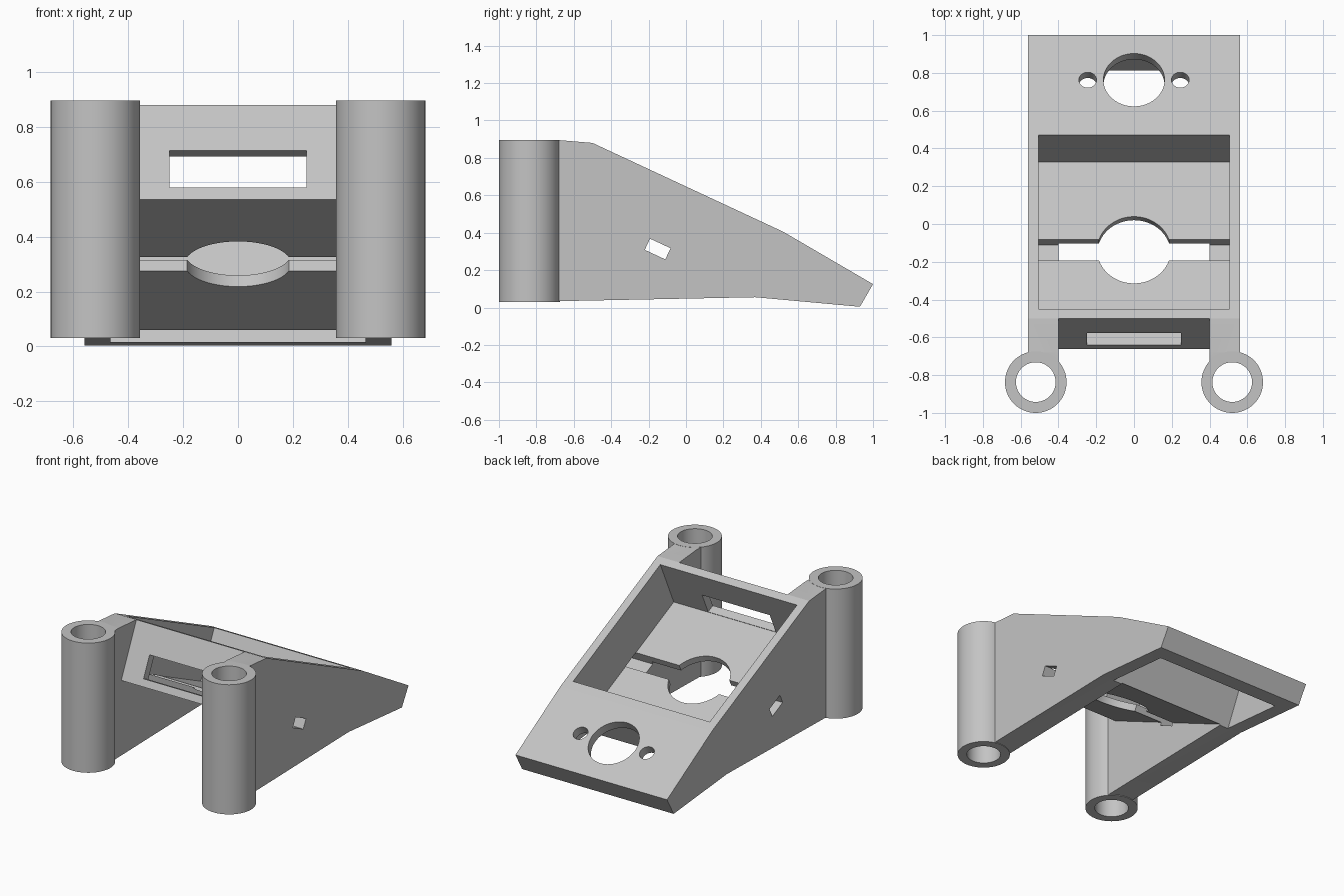
import bpy, bmesh, math
from mathutils import Vector

cube = bpy.data.objects.get("Cube")
if cube:
    bpy.data.objects.remove(cube, do_unlink=True)

grey = bpy.data.materials.new("light_grey")
grey.use_nodes = True
colour = (0.55, 0.55, 0.55, 1)
grey.diffuse_color = colour
grey.node_tree.nodes["Principled BSDF"].inputs["Base Color"].default_value = colour


def slope_frame(y, z, angle):
    """Map (distance down a slope, depth below it) to (y, z)."""
    c, s = math.cos(angle), math.sin(angle)
    return lambda along, depth: (y + along * c - depth * s, z - along * s - depth * c)


main = slope_frame(-0.50, 0.88, math.radians(25))
rear = slope_frame(0.52, 0.405, math.radians(30.3))


def finish(name, bm):
    bmesh.ops.recalc_face_normals(bm, faces=bm.faces)
    mesh = bpy.data.meshes.new(name)
    bm.to_mesh(mesh)
    bm.free()
    obj = bpy.data.objects.new(name, mesh)
    bpy.context.collection.objects.link(obj)
    mesh.materials.append(grey)
    return obj


def prism(name, profile, half_width):
    """Extrude a (y, z) profile evenly to both sides."""
    bm = bmesh.new()
    face = bm.faces.new([bm.verts.new((-half_width, y, z)) for y, z in profile])
    new = bmesh.ops.extrude_face_region(bm, geom=[face])["geom"]
    verts = [v for v in new if isinstance(v, bmesh.types.BMVert)]
    bmesh.ops.translate(bm, verts=verts, vec=(2 * half_width, 0, 0))
    return finish(name, bm)


def block(name, frame, start, end, top, bottom, half_width):
    corners = [(start, top), (end, top), (end, bottom), (start, bottom)]
    return prism(name, [frame(*c) for c in corners], half_width)


def rod(name, a, b, radius):
    a, b = Vector(a), Vector(b)
    bm = bmesh.new()
    bmesh.ops.create_cone(bm, cap_ends=True, segments=64, radius1=radius,
                          radius2=radius, depth=(b - a).length)
    bm.transform((b - a).to_track_quat("Z", "Y").to_matrix().to_4x4())
    bmesh.ops.translate(bm, verts=bm.verts, vec=(a + b) / 2)
    return finish(name, bm)


def combine(target, other, operation):
    mod = target.modifiers.new(other.name, "BOOLEAN")
    mod.operation, mod.solver, mod.object = operation, "EXACT", other
    bpy.context.view_layer.objects.active = target
    bpy.ops.object.modifier_apply(modifier=mod.name)
    bpy.data.objects.remove(other, do_unlink=True)


# Wedge body with the open space between the side walls
body = prism("bracket_body", [(-0.80, 0.895), (-0.68, 0.895), (-0.50, 0.88), (0.52, 0.405),
                              (1.0, 0.125), (0.93, 0.004), (0.37, 0.055), (-0.68, 0.034),
                              (-0.80, 0.032)], 0.56)
under = prism("under_space", [main(0, -0.2), main(0, 0.38), main(1.125, 0.38),
                              (0.358, -0.2), (-1.2, -0.2), (-1.2, 1.2)], 0.40)

# Pocket, slots, hollow under the rear plate and round openings
cutters = [
    under,
    block("pocket", main, 0.055, 1.07, -0.3, 0.335, 0.505),
    block("front_slot", main, -0.1, 0.1, 0.182, 0.332, 0.25),
    block("cross_slot", main, 0.495, 0.616, 0.334, 0.40, 0.7),
    prism("rear_hollow", [main(1.125, 0.06), rear(0.45, 0.06), rear(0.45, 0.3),
                          main(1.125, 0.6)], 0.465),
    rod("floor_hole", (0, *main(0.556, 0.2)), (0, *main(0.556, 0.55)), 0.195),
]
for x, radius in ((0, 0.162), (-0.245, 0.047), (0.245, 0.047)):
    cutters.append(rod("plate_hole", (x, *rear(0.281, -0.1)), (x, *rear(0.281, 0.4)), radius))
for cutter in cutters:
    combine(body, cutter, "DIFFERENCE")

# Upright tubes at the front corners
for x in (-0.52, 0.52):
    combine(body, rod("tube", (x, -0.837, 0.03), (x, -0.837, 0.896), 0.163), "UNION")
    combine(body, rod("bore", (x, -0.837, -0.2), (x, -0.837, 1.2), 0.105), "DIFFERENCE")

# Smooth the round walls and keep the edges crisp
bpy.ops.object.select_all(action="DESELECT")
body.select_set(True)
bpy.context.view_layer.objects.active = body
bpy.ops.object.shade_smooth_by_angle(angle=math.radians(20))
